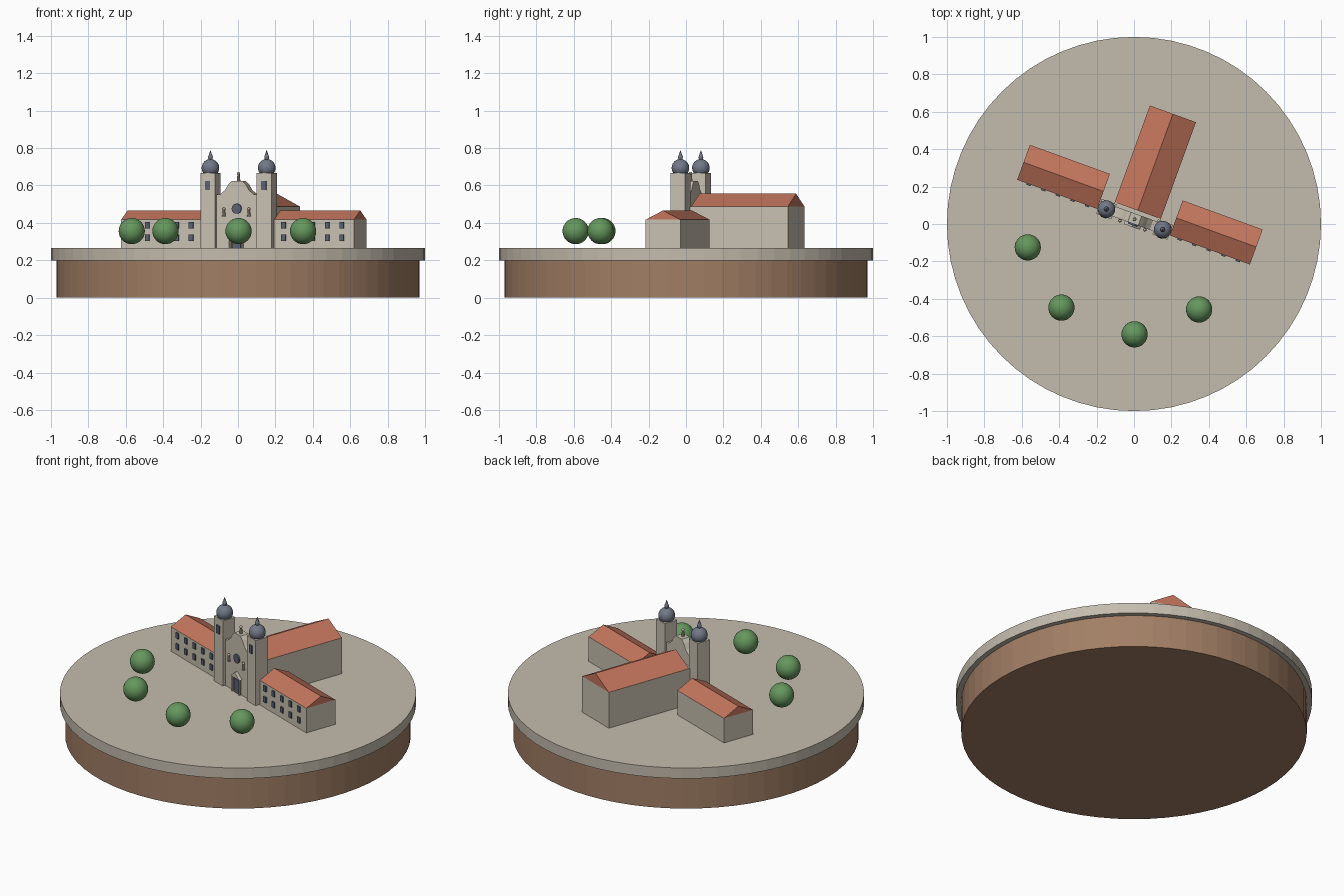
import bpy, bmesh, math
from mathutils import Matrix, Vector

cube = bpy.data.objects.get("Cube")
if cube:
    bpy.data.objects.remove(cube, do_unlink=True)


def material(name, rgb):
    m = bpy.data.materials.new(name)
    m.use_nodes = True
    m.diffuse_color = (*rgb, 1)
    m.node_tree.nodes["Principled BSDF"].inputs["Base Color"].default_value = (*rgb, 1)
    return m


PAVING = material("paving", (0.55, 0.50, 0.42))
EARTH = material("earth", (0.36, 0.21, 0.13))
WALL = material("plaster", (0.58, 0.53, 0.44))
ROOF = material("roof_tile", (0.55, 0.18, 0.11))
SLATE = material("slate", (0.17, 0.19, 0.25))
GLASS = material("window_glass", (0.10, 0.12, 0.17))
STATUE = material("sandstone", (0.52, 0.44, 0.33))
LEAF = material("leaves", (0.13, 0.31, 0.11))

GROUND = 0.265
# The church stands turned on the plate; its parts use church-local coordinates
CHURCH = Matrix.Translation((0.003, 0.025, 0)) @ Matrix.Rotation(math.radians(-20), 4, "Z")


def finish(name, bm, mat, church=True, smooth=False):
    bmesh.ops.recalc_face_normals(bm, faces=bm.faces)
    me = bpy.data.meshes.new(name)
    bm.to_mesh(me)
    bm.free()
    me.materials.append(mat)
    for p in me.polygons:
        p.use_smooth = smooth
    ob = bpy.data.objects.new(name, me)
    if church:
        ob.matrix_world = CHURCH
    bpy.context.collection.objects.link(ob)
    return ob


def box(name, x0, x1, y0, y1, z0, z1, mat):
    bm = bmesh.new()
    m = Matrix.Translation(((x0 + x1) / 2, (y0 + y1) / 2, (z0 + z1) / 2))
    bmesh.ops.create_cube(bm, size=1, matrix=m @ Matrix.Diagonal((x1 - x0, y1 - y0, z1 - z0, 1)))
    return finish(name, bm, mat)


def cone(name, x, y, z0, z1, r0, r1, mat, sides=16, church=True):
    bm = bmesh.new()
    bmesh.ops.create_cone(bm, cap_ends=True, segments=sides, radius1=r0, radius2=r1,
                          depth=z1 - z0, matrix=Matrix.Translation((x, y, (z0 + z1) / 2)))
    return finish(name, bm, mat, church)


def ball(name, x, y, z, r, mat, church=True):
    bm = bmesh.new()
    bmesh.ops.create_uvsphere(bm, u_segments=32, v_segments=16, radius=r,
                              matrix=Matrix.Translation((x, y, z)))
    return finish(name, bm, mat, church, True)


def prism(name, outline, start, along, mat):
    """Extrude a closed outline from start by the vector along."""
    bm = bmesh.new()
    across = Vector((-along.y, along.x, 0)).normalized()
    f = bm.faces.new([bm.verts.new(start + across * a + Vector((0, 0, z))) for a, z in outline])
    ext = bmesh.ops.extrude_face_region(bm, geom=[f])
    bmesh.ops.translate(bm, vec=along, verts=[v for v in ext["geom"] if isinstance(v, bmesh.types.BMVert)])
    return finish(name, bm, mat)


def gable_roof(name, half, eave, ridge, start, along):
    prism(name, [(-half, eave), (half, eave), (0, ridge)], Vector(start), Vector(along), ROOF)


def statue(name, x, y, z, h):
    cone(name + "_body", x, y, z, z + h * 0.8, h * 0.2, h * 0.12, STATUE, 10)
    ball(name + "_head", x, y, z + h * 0.85, h * 0.17, STATUE)


# Round base
cone("earth_base", 0, 0, 0, 0.2, 0.97, 0.97, EARTH, 64, False)
cone("paved_plate", 0, 0, 0.2, GROUND, 1, 1, PAVING, 64, False)

# Nave
box("nave_walls", -0.131, 0.131, 0.03, 0.60, GROUND, 0.487, WALL)
gable_roof("nave_roof", 0.131, 0.487, 0.556, (0, 0.05, 0), (0, 0.55, 0))

# Facade with curved gable between the towers
half = [(0.12, 0.55), (0.095, 0.553), (0.068, 0.575), (0.05, 0.605), (0.03, 0.625)]
outline = [(-0.12, GROUND), (0.12, GROUND)] + half + [(-a, z) for a, z in reversed(half)]
prism("facade", outline, Vector((0, 0.03, 0)), Vector((0, -0.055, 0)), WALL)
FRONT = -0.025

# Rose window
bm = bmesh.new()
bmesh.ops.create_cone(bm, cap_ends=True, segments=24, radius1=0.027, radius2=0.027, depth=0.009,
                      matrix=Matrix.Translation((0, FRONT - 0.004, 0.476)) @ Matrix.Rotation(math.pi / 2, 4, "X"))
finish("rose_window", bm, GLASS)

# Portal: door, columns and pediment
box("door", -0.022, 0.022, FRONT - 0.008, FRONT, GROUND, 0.35, GLASS)
for side, s in (("left", 1), ("right", -1)):
    cone(side + "_portal_column", s * 0.034, FRONT - 0.008, GROUND, 0.36, 0.007, 0.007, STATUE, 10)
prism("portal_pediment", [(-0.045, 0.36), (0.045, 0.36), (0, 0.395)],
      Vector((0, FRONT, 0)), Vector((0, -0.018, 0)), WALL)
statue("gable_statue", 0, 0, 0.622, 0.05)

# Towers, wings and facade statues, mirrored
for side, s in (("left", 1), ("right", -1)):
    tx, w = s * 0.16, 0.0425
    box(side + "_tower", tx - w, tx + w, -w, w, GROUND, 0.668, WALL)
    box(side + "_tower_window", tx - 0.014, tx + 0.014, -w - 0.006, -w, 0.575, 0.625, GLASS)
    ball(side + "_dome", tx, 0, 0.694, 0.047, SLATE)
    cone(side + "_spire_neck", tx, 0, 0.73, 0.752, 0.009, 0.013, SLATE)
    cone(side + "_spire", tx, 0, 0.752, 0.79, 0.013, 0, SLATE)
    statue(side + "_facade_statue", s * 0.071, FRONT - 0.009, 0.435, 0.046)

    inner, outer = s * 0.207, s * 0.662
    box(side + "_wing_walls", min(inner, outer), max(inner, outer), -0.016, 0.183, GROUND, 0.417, WALL)
    gable_roof(side + "_wing_roof", 0.0995, 0.417, 0.466, (inner, 0.0835, 0), (outer - inner, 0, 0))
    for i in range(5):
        x = s * (0.263 + 0.083 * i)
        for row, z in (("lower", 0.32), ("upper", 0.388)):
            box(f"{side}_wing_{row}_window_{i + 1}", x - 0.012, x + 0.012, -0.024, -0.016,
                z - 0.017, z + 0.017, GLASS)

# Round trees
for i, (x, y) in enumerate([(-0.568, -0.125), (-0.388, -0.447), (0.003, -0.59), (0.348, -0.457)]):
    ball(f"tree_{i + 1}", x, y, 0.356, 0.07, LEAF, False)
